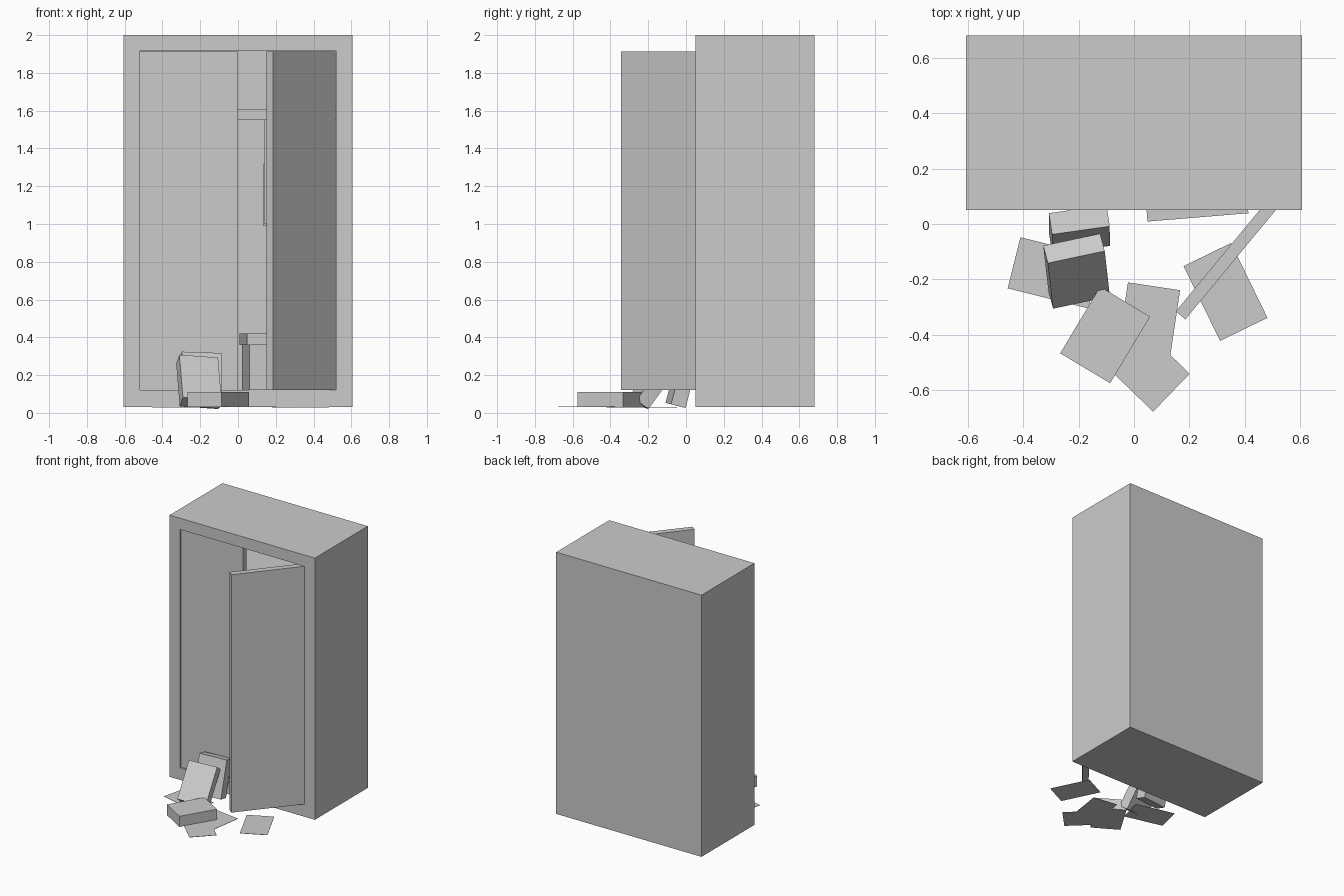
import bpy
from math import radians
from mathutils import Vector, Matrix

cube = bpy.data.objects.get("Cube")
if cube:
    bpy.data.objects.remove(cube, do_unlink=True)

grey = bpy.data.materials.new("plain_grey")
grey.use_nodes = True
colour = (0.6, 0.6, 0.6, 1)
grey.diffuse_color = colour
grey.node_tree.nodes["Principled BSDF"].inputs["Base Color"].default_value = colour

CORNERS = [(x, y, z) for x in (-.5, .5) for y in (-.5, .5) for z in (-.5, .5)]
SIDES = [(0, 1, 3, 2), (4, 6, 7, 5), (0, 4, 5, 1), (2, 3, 7, 6), (0, 2, 6, 4), (1, 5, 7, 3)]


def box(name, size, centre, turn=(0, 0, 0), pivot=(0, 0, 0)):
    """Box of a given size; pivot shifts the mesh from the object origin."""
    verts = [Vector(a * b for a, b in zip(c, size)) + Vector(pivot) for c in CORNERS]
    mesh = bpy.data.meshes.new(name)
    mesh.from_pydata(verts, [], SIDES)
    mesh.materials.append(grey)
    obj = bpy.data.objects.new(name, mesh)
    obj.location = centre
    obj.rotation_euler = [radians(t) for t in turn]
    bpy.context.collection.objects.link(obj)
    return obj


def span(name, x, y, z):
    """Upright box between low and high limits on each axis."""
    limits = (x, y, z)
    return box(name, [b - a for a, b in limits], [(a + b) / 2 for a, b in limits])


# Cabinet shell: one block hollowed from the front
W, FRONT, BACK, LOW, TOP = 0.605, 0.05, 0.68, 0.03, 2.0
IN_W, IN_LOW, IN_TOP, IN_BACK = 0.52, 0.12, 1.915, 0.62
shell = span("cabinet_shell", (-W, W), (FRONT, BACK), (LOW, TOP))
hollow = span("hollow_cutter", (-IN_W, IN_W), (FRONT - 0.2, IN_BACK), (IN_LOW, IN_TOP))
hollow.hide_render = True
hollow.hide_viewport = True
cut = shell.modifiers.new("hollow", 'BOOLEAN')
cut.operation = 'DIFFERENCE'
cut.solver = 'EXACT'
cut.object = hollow

# Doors: one closed, one swung open about its outer edge
DOOR_H = IN_TOP - IN_LOW - 0.004
MID_Z = (IN_LOW + IN_TOP) / 2
door_size = (IN_W - 0.002, 0.045, DOOR_H)
box("closed_door", door_size, (-IN_W / 2, 0.083, MID_Z))
box("open_door", door_size, (0.516, 0.056, MID_Z), (0, 0, 50.4),
    pivot=(-IN_W / 2, 0.0225, 0))

# Interior shelf and hanging coat
span("shelf", (-IN_W, IN_W), (0.13, IN_BACK), (1.55, 1.61))
span("hanging_coat", (0.14, 0.44), (0.32, 0.38), (1.0, 1.55))
span("coat_sleeve", (0.135, 0.16), (0.33, 0.37), (0.99, 1.32))

# Lidded storage carton inside
box("carton_body", (0.345, 0.48, 0.24), (0.212, 0.273, 0.24), (0, 0, 4.7))
box("carton_lid", (0.365, 0.50, 0.06), (0.21, 0.273, 0.39), (0, 0, 4.7))

# Small boxes that have tumbled out
small = (0.21, 0.08, 0.28)
box("lying_box", (0.21, 0.28, 0.08), (-0.104, -0.40, 0.07), (0, 0, -31))
box("tilted_box", small, (-0.207, -0.17, 0.164), (-36, 4, 12))
box("propped_box", small, (-0.197, -0.02, 0.175), (-14.5, 2, 8))

# Loose sheets on the ground
sheets = [(0.33, -0.245, 26), (-0.287, -0.176, 76), (0.05, -0.373, -8.5), (0.027, -0.504, 46)]
for i, (x, y, angle) in enumerate(sheets):
    box(f"paper_sheet_{i + 1}", (0.19, 0.30, 0.002), (x, y, 0.03 + i * 0.0005), (0, 0, angle))
